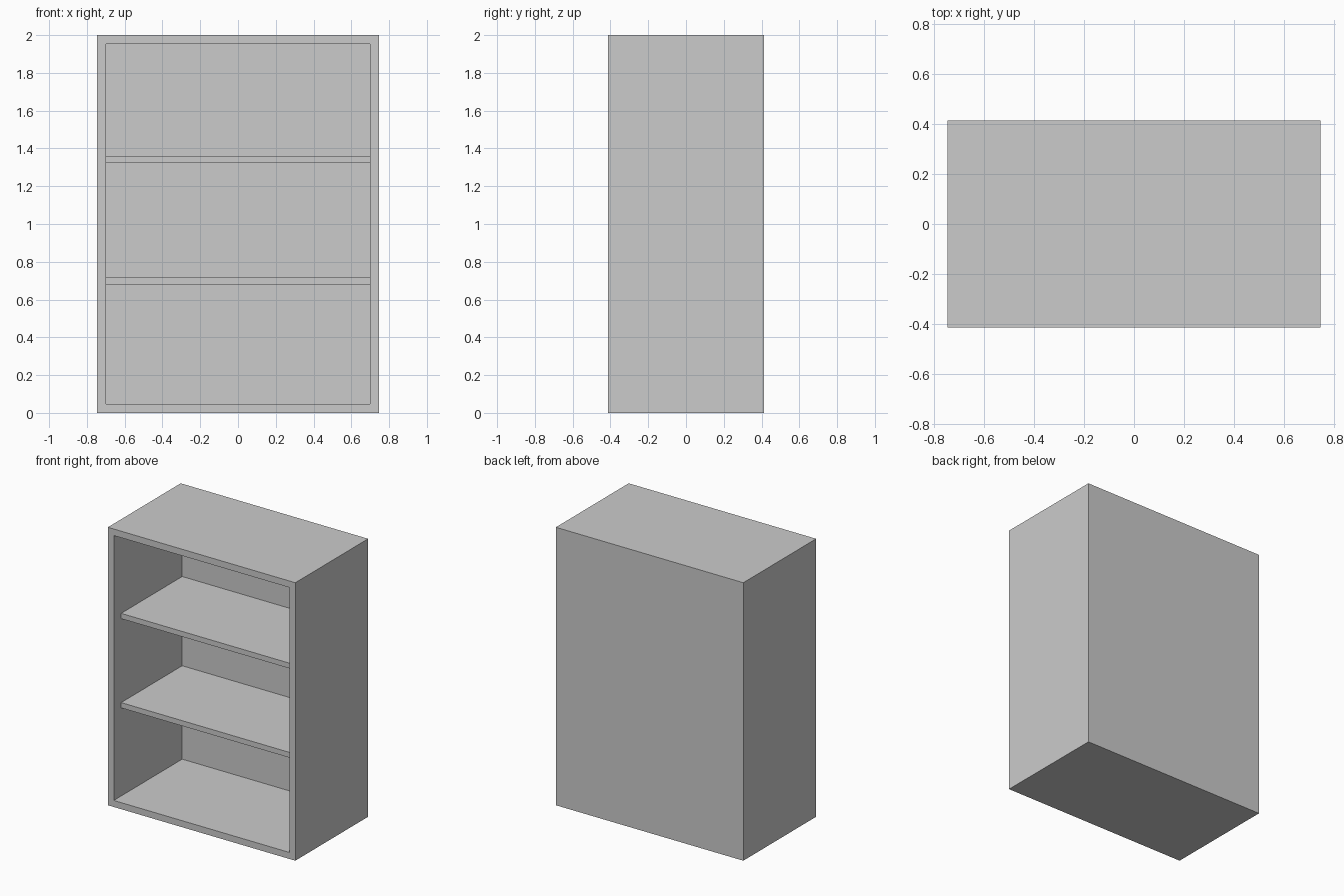
import bpy
import bmesh

if "Cube" in bpy.data.objects:
    bpy.data.objects.remove(bpy.data.objects["Cube"])

WIDTH, DEPTH, HEIGHT = 1.492, 0.828, 2.0
WALL = 0.047            # side, top and bottom thickness
BACK = 0.05             # back panel thickness
SHELF_THICK = 0.038
SHELF_RECESS = 0.084    # shelf edge set back from the front
SHELF_CENTRES = (0.70, 1.342)


def make_box(bm, size, centre):
    bmesh.ops.create_cube(bm, size=1)
    bmesh.ops.scale(bm, vec=size, verts=bm.verts)
    bmesh.ops.translate(bm, vec=centre, verts=bm.verts)


def add_object(name, bm):
    mesh = bpy.data.meshes.new(name)
    bm.to_mesh(mesh)
    bm.free()
    obj = bpy.data.objects.new(name, mesh)
    bpy.context.collection.objects.link(obj)
    return obj


# Cabinet shell: one box, front face inset and pushed back to hollow it
bm = bmesh.new()
make_box(bm, (WIDTH, DEPTH, HEIGHT), (0, 0, HEIGHT / 2))
bm.normal_update()
front = min(bm.faces, key=lambda f: f.normal.y)
bmesh.ops.inset_region(bm, faces=[front], thickness=WALL, use_even_offset=True)
inner = bmesh.ops.extrude_discrete_faces(bm, faces=[front])["faces"][0]
bmesh.ops.translate(bm, vec=(0, DEPTH - BACK, 0), verts=inner.verts)
bmesh.ops.recalc_face_normals(bm, faces=bm.faces)
add_object("cabinet_shell", bm)

# Shelves: run between the sides, from the back panel to the recess
shelf_front = -DEPTH / 2 + SHELF_RECESS
shelf_back = DEPTH / 2 - BACK
for name, z in zip(("lower_shelf", "upper_shelf"), SHELF_CENTRES):
    bm = bmesh.new()
    make_box(bm, (WIDTH - 2 * WALL, shelf_back - shelf_front, SHELF_THICK),
             (0, (shelf_front + shelf_back) / 2, z))
    add_object(name, bm)
